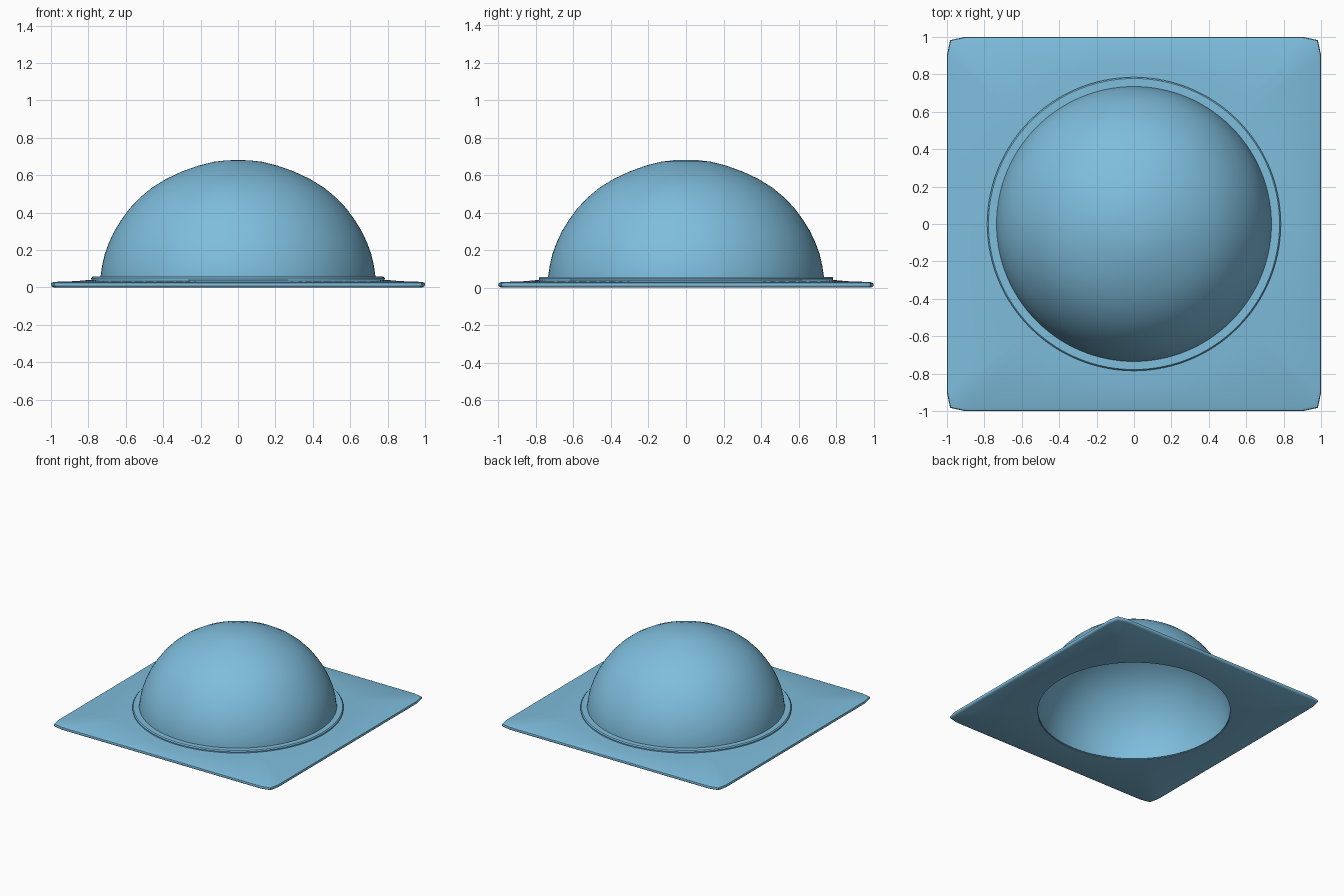
import bpy, bmesh
from math import sin, cos, pi, radians

old = bpy.data.objects.get("Cube")
if old:
    bpy.data.objects.remove(old, do_unlink=True)

SEGMENTS = 128

blue = bpy.data.materials.new("sky_blue")
blue.use_nodes = True
COLOUR = (0.21, 0.51, 0.72, 1)
blue.diffuse_color = COLOUR
blue.node_tree.nodes["Principled BSDF"].inputs["Base Color"].default_value = COLOUR


def outline(radius, power):
    """Superellipse: power 2 is a circle, a high power a rounded square."""
    pts = []
    for i in range(SEGMENTS):
        a = 2 * pi * i / SEGMENTS
        c, s = cos(a), sin(a)
        k = radius / (abs(c) ** power + abs(s) ** power) ** (1 / power)
        pts.append((k * c, k * s))
    return pts


def loft(name, rings):
    """Bridge a closed chain of (radius, height, power) rings."""
    bm = bmesh.new()
    loops = [[bm.verts.new((x, y, z)) for x, y in outline(r, p)] for r, z, p in rings]
    for a, b in zip(loops, loops[1:] + loops[:1]):
        for i in range(SEGMENTS):
            j = (i + 1) % SEGMENTS
            bm.faces.new((a[i], a[j], b[j], b[i]))
    return bm, loops


def finish(name, bm, angle=35):
    bmesh.ops.recalc_face_normals(bm, faces=bm.faces)
    mesh = bpy.data.meshes.new(name)
    bm.to_mesh(mesh)
    bm.free()
    mesh.materials.append(blue)
    obj = bpy.data.objects.new(name, mesh)
    bpy.context.collection.objects.link(obj)
    bpy.ops.object.select_all(action="DESELECT")
    obj.select_set(True)
    bpy.context.view_layer.objects.active = obj
    bpy.ops.object.shade_smooth_by_angle(angle=radians(angle))
    return obj


# Square base plate: soft edge, round opening, rising slightly to the collar
SQ, RD = 40, 2
bm, _ = loft("base_plate", [
    (0.73, 0, RD), (0.985, 0, SQ), (0.997, 0.006, SQ), (1.0, 0.015, SQ),
    (0.997, 0.025, SQ), (0.985, 0.03, SQ), (0.87, 0.034, RD),
    (0.8, 0.04, RD), (0.73, 0.04, RD)])
finish("base_plate", bm, 50)

# Raised collar around the foot of the dome
bm, _ = loft("collar", [
    (0.73, 0.02, RD), (0.782, 0.02, RD), (0.785, 0.05, RD),
    (0.778, 0.058, RD), (0.73, 0.058, RD)])
finish("collar", bm)

# Thin hollow dome, open below
profile = [(0.735, 0.004), (0.735, 0.06), (0.726, 0.12), (0.712, 0.18),
           (0.69, 0.24), (0.662, 0.3), (0.625, 0.36), (0.58, 0.422),
           (0.525, 0.48), (0.46, 0.534), (0.385, 0.58), (0.3, 0.62),
           (0.21, 0.652), (0.13, 0.672), (0.06, 0.68), (0.0005, 0.681)]
WALL = 0.012
inner = [(max(r - WALL * r / 0.735, 0.0004), z - WALL * z / 0.681) for r, z in reversed(profile)]
bm, _ = loft("dome", [(r, z, RD) for r, z in profile + inner])
finish("dome", bm, 40)
